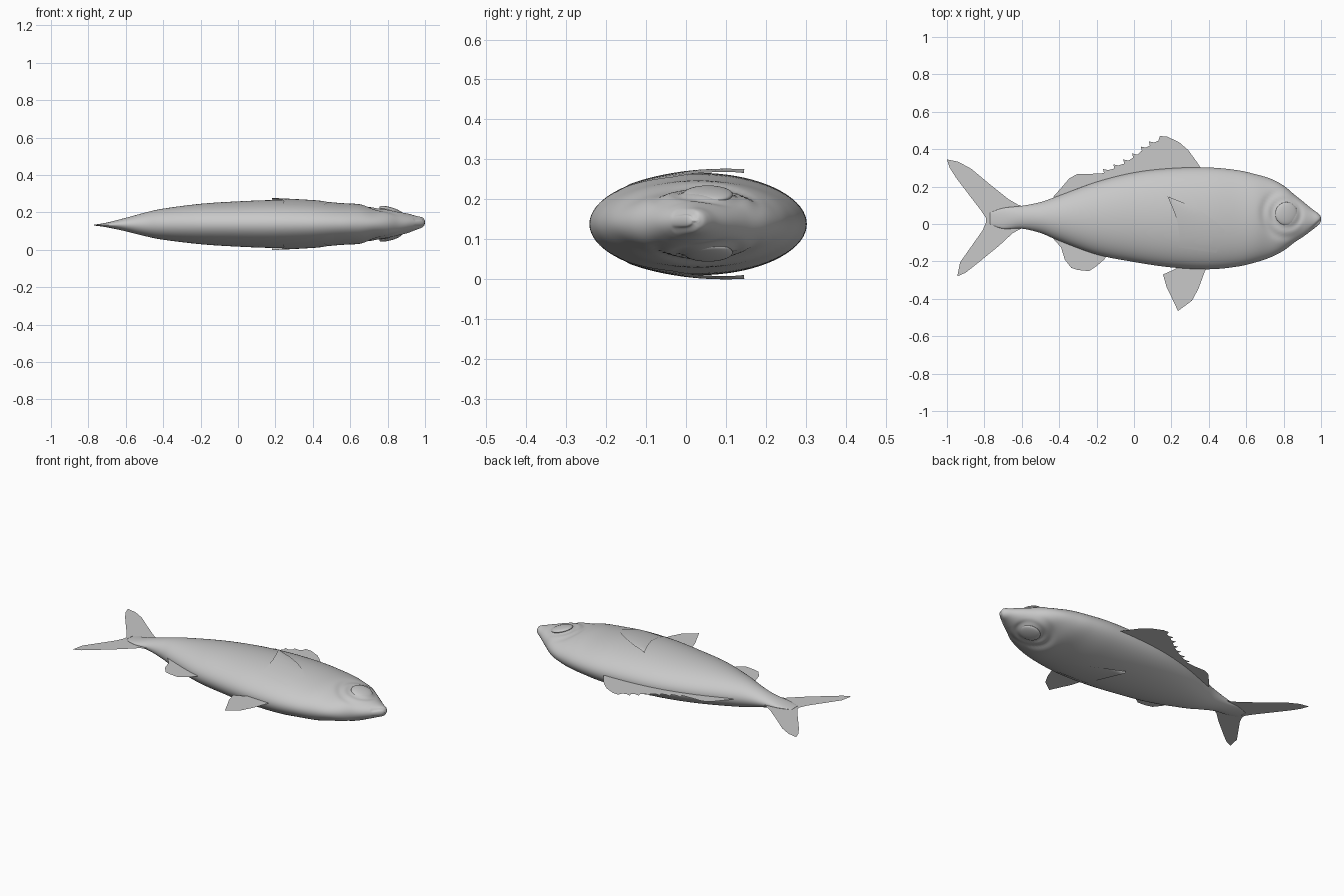
import bpy, bmesh, math
from mathutils import Vector
from mathutils.bvhtree import BVHTree

if "Cube" in bpy.data.objects:
    bpy.data.objects.remove(bpy.data.objects["Cube"])

grey = bpy.data.materials.new("plain_grey")
grey.diffuse_color = (0.58, 0.58, 0.58, 1)
grey.use_nodes = True
grey.node_tree.nodes["Principled BSDF"].inputs["Base Color"].default_value = grey.diffuse_color


def finish(name, bm, smooth=True):
    mesh = bpy.data.meshes.new(name)
    bm.to_mesh(mesh)
    bm.free()
    obj = bpy.data.objects.new(name, mesh)
    bpy.context.collection.objects.link(obj)
    mesh.materials.append(grey)
    for p in mesh.polygons:
        p.use_smooth = smooth
    return obj


def catmull(a, b, c, d, t):
    return [0.5 * (2 * q + (r - p) * t + (2 * p - 5 * q + 4 * r - s) * t * t
                   + (3 * q - p - 3 * r + s) * t ** 3) for p, q, r, s in zip(a, b, c, d)]


# Body sections: x, back edge, belly edge, half thickness, middle height
sections = [
    (-.77, .06, .00, .002, .132), (-.70, .085, -.025, .013, .133),
    (-.60, .097, -.025, .036, .135), (-.50, .117, -.048, .062, .136),
    (-.40, .152, -.09, .083, .137), (-.20, .225, -.163, .108, .138),
    (0, .275, -.203, .121, .138), (.20, .298, -.232, .128, .138),
    (.40, .302, -.242, .124, .138), (.55, .288, -.228, .112, .138),
    (.65, .266, -.205, .106, .138), (.73, .242, -.178, .089, .138),
    (.80, .205, -.142, .084, .139), (.86, .155, -.097, .071, .140),
    (.91, .115, -.064, .052, .142), (.95, .082, -.034, .038, .144),
    (.98, .060, -.010, .029, .146), (.994, .047, .004, .020, .147),
    (1.0, .034, .016, .008, .147),
]
EYE = Vector((.815, .055))
MOUTH_A, MOUTH_B = Vector((.945, -.03)), Vector((1.0, .022))


def groove(p):
    """Depth factor of the eye socket and mouth crease at a side-plane point."""
    r = (p - EYE).length
    behind = 1 if p.x < EYE.x else max(0, 1 - (p.x - EYE.x) / .1)
    d = .007 * math.exp(-((r - .075) / .016) ** 2)
    d += .007 * behind * math.exp(-((r - .125) / .02) ** 2)
    ab = MOUTH_B - MOUTH_A
    t = min(1, max(0, (p - MOUTH_A).dot(ab) / ab.length_squared))
    gap = (p - MOUTH_A - ab * t).length
    return d + .008 * math.exp(-(gap / .006) ** 2)


# Body: lofted rings with a carved socket and mouth
bm = bmesh.new()
SEG, STEPS = 72, 9
rings = []
n = len(sections)
for i in range(n - 1):
    four = [sections[min(max(i + k, 0), n - 1)] for k in (-1, 0, 1, 2)]
    for s in range(STEPS + (i == n - 2)):
        x, top, low, half, zc = catmull(*four, s / STEPS)
        mid, ry = (top + low) / 2, (top - low) / 2
        ring = []
        for k in range(SEG):
            a = 2 * math.pi * k / SEG
            y, dz = mid + ry * math.cos(a), half * math.sin(a)
            if x > .6:
                cut = groove(Vector((x, y))) * abs(math.sin(a))
                dz -= math.copysign(min(cut, abs(dz) * .6), dz)
            ring.append(bm.verts.new((x, y, zc + dz)))
        rings.append(ring)
for r0, r1 in zip(rings, rings[1:]):
    for k in range(SEG):
        j = (k + 1) % SEG
        bm.faces.new((r0[k], r0[j], r1[j], r1[k]))
bm.faces.new(rings[0])
bm.faces.new(rings[-1])
bmesh.ops.recalc_face_normals(bm, faces=bm.faces)
tree = BVHTree.FromBMesh(bm)
finish("body", bm)


def skin(x, y, side):
    """Point and normal on the body flank above (side 1) or below (side -1)."""
    hit, normal, _, _ = tree.ray_cast(Vector((x, y, .138 + side)), Vector((0, 0, -side)))
    return hit, normal


def flat_fin(name, outline, z):
    bm = bmesh.new()
    face = bm.faces.new([bm.verts.new((x, y, z)) for x, y in outline])
    face.normal_update()
    if face.normal.z < 0:
        face.normal_flip()
    bmesh.ops.triangulate(bm, faces=[face])
    finish(name, bm, False)


# Forked tail
flat_fin("tail_fin", [
    (-.58, .09), (-.62, .103), (-.67, .132), (-.78, .22), (-.87, .295), (-.94, .333), (-1, .345),
    (-.985, .30), (-.95, .245), (-.87, .14), (-.82, .075), (-.79, .03), (-.79, .01),
    (-.81, -.035), (-.87, -.12), (-.93, -.205), (-.945, -.28), (-.90, -.26), (-.84, -.213),
    (-.72, -.115), (-.65, -.05), (-.61, -.028), (-.58, -.015)], .132)

# Back fin: soft rear lobe, stepped spines, tall front
spines = []
for x, y in [(-.16, .272), (-.105, .297), (-.052, .323), (-.004, .355),
             (.042, .392), (.085, .42)]:
    spines += [(x, y), (x - .006, y + .022), (x + .022, y + .016)]
flat_fin("back_fin", [(-.435, .12), (-.43, .147), (-.39, .192), (-.345, .245), (-.30, .268), (-.23, .268)]
         + spines + [(.13, .445), (.138, .47), (.175, .468), (.24, .438), (.29, .395),
                     (.33, .34), (.36, .295), (.3, .25), (0, .22), (-.25, .16)], .139)

# Rear belly fin and front belly fin
flat_fin("rear_belly_fin", [
    (-.435, -.05), (-.43, -.08), (-.39, -.125), (-.37, -.19), (-.335, -.235), (-.30, -.246),
    (-.24, -.252), (-.20, -.225), (-.16, -.19), (-.14, -.16), (-.2, -.12)], .139)
flat_fin("front_belly_fin", [
    (.40, -.20), (.38, -.25), (.345, -.345), (.31, -.41), (.235, -.465), (.20, -.39),
    (.175, -.34), (.155, -.27), (.20, -.25), (.25, -.225), (.3, -.2)], .139)


def along(path, t):
    u = t * (len(path) - 1)
    i = min(int(u), len(path) - 2)
    return Vector(path[i]).lerp(Vector(path[i + 1]), u - i)


# Side fins hugging each flank, lifting off at the tip
lead = [(.44, -.155), (.47, -.085), (.485, -.035), (.44, .01), (.37, .06), (.28, .108), (.185, .145)]
trail = [(.24, -.125), (.245, -.08), (.24, -.04), (.235, .0), (.22, .05), (.20, .10), (.18, .146)]
for side, label in ((1, "upper"), (-1, "lower")):
    bm = bmesh.new()
    grid = []
    for i in range(19):
        t = i / 18
        row = []
        for k in range(9):
            p = along(lead, t).lerp(along(trail, t), k / 8)
            hit, _ = skin(p.x, p.y, side)
            row.append(bm.verts.new(hit + Vector((0, 0, side * (.002 + .020 * t ** 2 * (k / 8 + t) / 2)))))
        grid.append(row)
    for a, b in zip(grid, grid[1:]):
        for k in range(8):
            bm.faces.new((a[k], a[k + 1], b[k + 1], b[k]))
    bm.normal_update()
    for f in bm.faces:
        if f.normal.z * side < 0:
            f.normal_flip()
    finish(label + "_side_fin", bm)

    # Eye: shallow lens tilted with the head
    hit, normal = skin(EYE.x, EYE.y, side)
    bm = bmesh.new()
    bmesh.ops.create_uvsphere(bm, u_segments=40, v_segments=20, radius=1)
    for v in bm.verts:
        v.co = Vector((v.co.x * .062, v.co.y * .062, v.co.z * .016))
    tilt = Vector((0, 0, side)).rotation_difference(Vector((.28, 0, side)).normalized())
    turn = tilt.to_matrix().to_4x4()
    bmesh.ops.transform(bm, matrix=turn, verts=bm.verts)
    bmesh.ops.translate(bm, vec=hit - Vector((0, 0, side * .008)), verts=bm.verts)
    finish(label + "_eye", bm)
